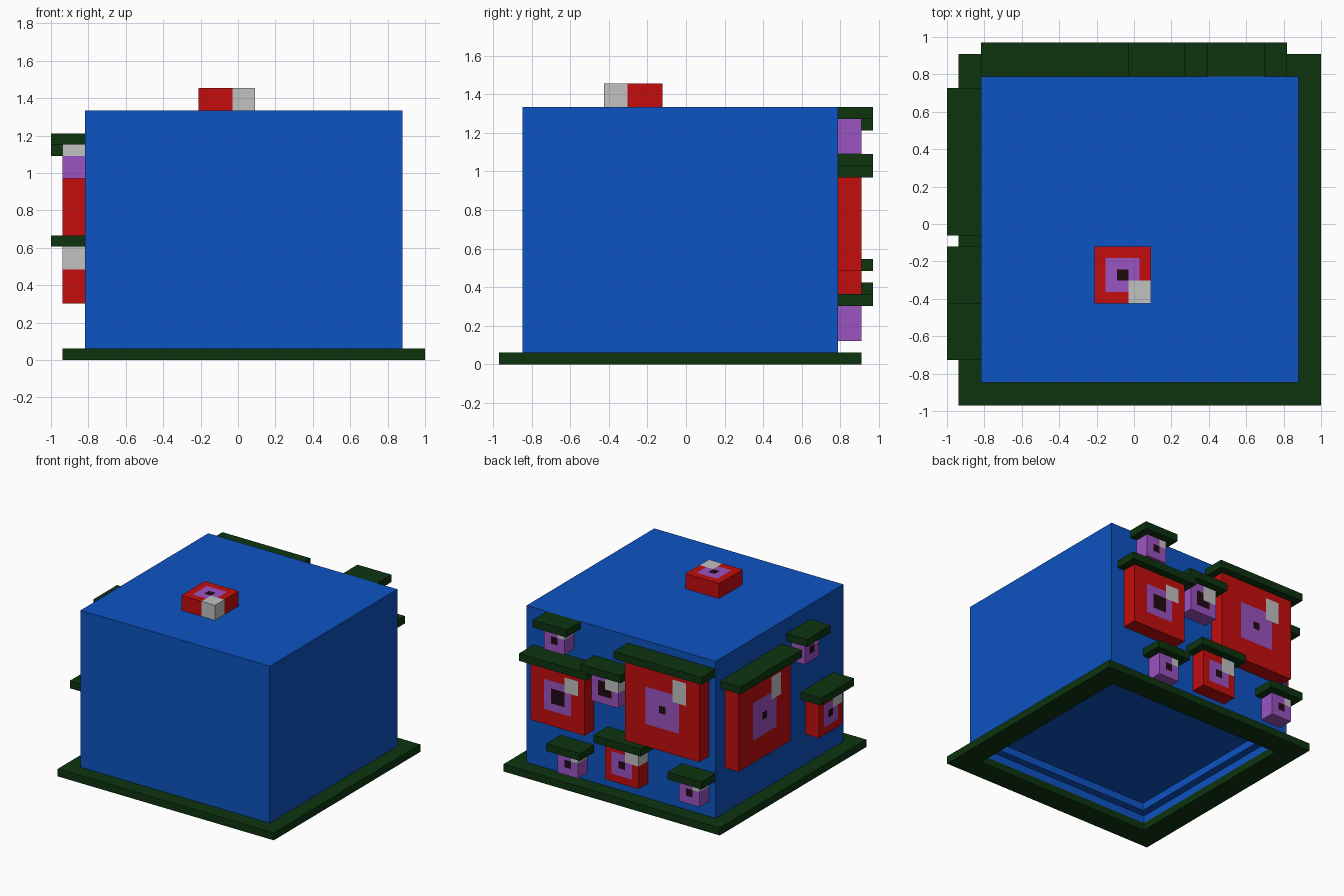
import bpy, bmesh
from mathutils import Matrix, Vector

if "Cube" in bpy.data.objects:
    bpy.data.objects.remove(bpy.data.objects["Cube"], do_unlink=True)

U = 2 / 33  # size of one block
# Block coordinates (from the low corner) to world
WORLD = Matrix.Translation((-1, -16 * U, 0)) @ Matrix.Scale(U, 4)


def material(name, rgb):
    lin = [((c / 255 + 0.055) / 1.055) ** 2.4 if c > 10 else c / 255 / 12.92 for c in rgb]
    m = bpy.data.materials.new(name)
    m.use_nodes = True
    m.diffuse_color = (*lin, 1)
    m.node_tree.nodes["Principled BSDF"].inputs["Base Color"].default_value = (*lin, 1)
    return m


BLUE = material("blue", (13, 83, 194))
GREEN = material("dark green", (13, 52, 15))
RED = material("red", (195, 13, 13))
PURPLE = material("purple", (156, 83, 193))
BLACK = material("near black", (32, 10, 18))
GREY = material("light grey", (193, 193, 193))


def box_mesh(lo, hi):
    bm = bmesh.new()
    lo, hi = Vector(lo), Vector(hi)
    bmesh.ops.create_cube(bm, size=1, matrix=Matrix.Translation((lo + hi) / 2)
                          @ Matrix.Diagonal((*(hi - lo), 1)))
    return bm


def finish(bm, name, mats, frame=Matrix()):
    bm.transform(WORLD @ frame)
    bmesh.ops.recalc_face_normals(bm, faces=bm.faces[:])
    me = bpy.data.meshes.new(name)
    bm.to_mesh(me)
    bm.free()
    for m in mats:
        me.materials.append(m)
    ob = bpy.data.objects.new(name, me)
    bpy.context.collection.objects.link(ob)
    return ob


# Body: a block with a stepped recess underneath
bm = box_mesh((3, 2, 1), (31, 29, 22))
bottom = min(bm.faces, key=lambda f: f.calc_center_median().z)
for step in range(2):
    bmesh.ops.inset_region(bm, faces=[bottom], thickness=1, use_even_offset=True)
    bottom = bmesh.ops.extrude_discrete_faces(bm, faces=[bottom])["faces"][0]
    bmesh.ops.translate(bm, verts=bottom.verts[:], vec=(0, 0, 1))
finish(bm, "body", [BLUE])

# Base: a frame of four bars around the opening
for name, lo, hi in (("base_front", (1, 0, 0), (33, 3, 1)),
                     ("base_back", (1, 28, 0), (33, 31, 1)),
                     ("base_right", (1, 3, 0), (4, 28, 1)),
                     ("base_left", (30, 3, 0), (33, 28, 1))):
    finish(box_mesh(lo, hi), name, [GREEN])

# Eye layouts by width: iris span, pupil span, glint span across and up
LAYOUT = {11: ((3, 8), (5, 6), (7, 9), (7, 10)),
          8: ((2, 6), (3, 5), (5, 7), (5, 7)),
          5: ((1, 4), (2, 3), (3, 5), (3, 5)),
          4: ((0, 4), (1, 3), (2, 4), (2, 4)),
          3: ((0, 3), (1, 2), (2, 3), (2, 3))}


def inside(v, span):
    return span[0] - 0.01 < v < span[1] + 0.01


def eye(name, n, origin, across, up, brow=True):
    a, b = Vector(across), Vector(up)
    frame = Matrix.Translation(origin) @ Matrix((a, b, a.cross(b))).transposed().to_4x4()
    iris, pupil, glint_a, glint_b = LAYOUT[n]
    bm = box_mesh((0, 0, 0), (n, n, 2))
    # Cut the block along every colour border
    for axis, glint in ((0, glint_a), (1, glint_b)):
        for c in sorted({*iris, *pupil, *glint} - {0, n}):
            co, no = Vector(), Vector()
            co[axis], no[axis] = c, 1
            bmesh.ops.bisect_plane(bm, geom=bm.verts[:] + bm.edges[:] + bm.faces[:],
                                   plane_co=co, plane_no=no)
    # Colour each cut face by the cell it lies in
    for f in bm.faces:
        p = f.calc_center_median()
        if inside(p.x, glint_a) and inside(p.y, glint_b):
            f.material_index = 3
        elif inside(p.x, pupil) and inside(p.y, pupil):
            f.material_index = 2
        elif inside(p.x, iris) and inside(p.y, iris):
            f.material_index = 1
    finish(bm, name, [RED if n > 4 else PURPLE, PURPLE, BLACK, GREY], frame)
    if brow:
        finish(box_mesh((-1, n, 0), (n + 1, n + 1, 3)), name + "_brow", [GREEN], frame)


# Back eyes: name, width, left-hand column, bottom row
for name, n, i, k in (("back_eye_top", 3, 27, 18), ("back_eye_large", 8, 29, 8),
                      ("back_eye_middle", 4, 20, 13), ("back_eye_huge", 11, 15, 9),
                      ("back_eye_medium", 5, 18, 3), ("back_eye_low", 3, 25, 2),
                      ("back_eye_corner", 3, 7, 3)):
    eye(name, n, (i, 29, k), (-1, 0, 0), (0, 0, 1))

# Right side eyes
for name, n, j, k in (("side_eye_huge", 11, 27, 7), ("side_eye_small", 3, 13, 16),
                      ("side_eye_medium", 5, 10, 5)):
    eye(name, n, (3, j, k), (0, -1, 0), (0, 0, 1))

# Eye on the top, without a brow
eye("top_eye", 5, (13, 14, 22), (0, -1, 0), (1, 0, 0), brow=False)
